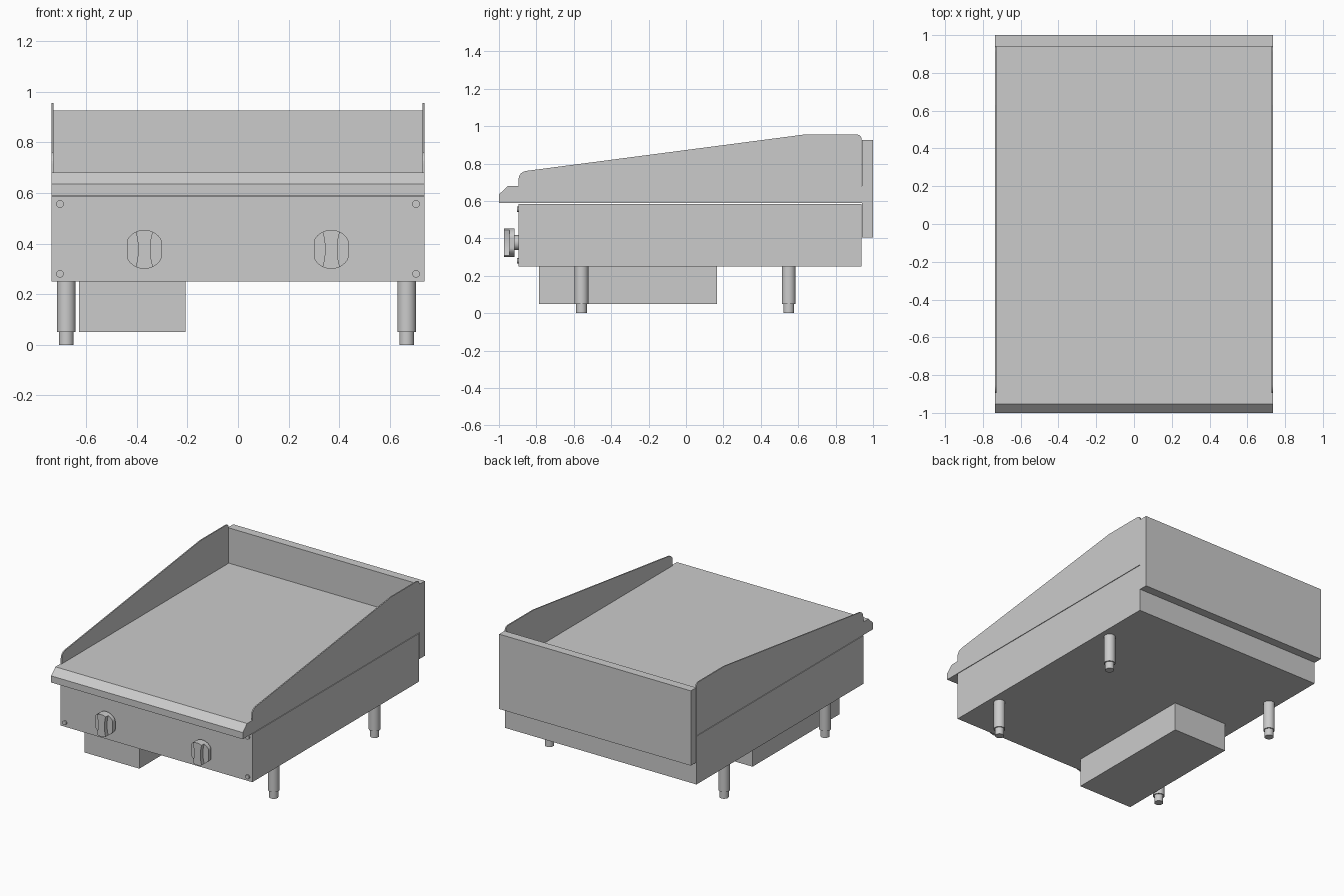
import bpy, bmesh, math
from math import sin, cos, pi, radians, sqrt

if "Cube" in bpy.data.objects:
    bpy.data.objects.remove(bpy.data.objects["Cube"])

W = 0.737          # half width of the appliance
SHEET = 0.008      # splash guard thickness


def prism(name, pts, axis, lo, hi, smooth=False):
    """Extrude a 2D outline: axis 'x' takes (y, z), 'y' takes (x, z), 'z' takes (x, y)."""
    place = {'x': lambda a, b, t: (t, a, b),
             'y': lambda a, b, t: (a, t, b),
             'z': lambda a, b, t: (a, b, t)}[axis]
    bm = bmesh.new()
    rings = [[bm.verts.new(place(a, b, t)) for a, b in pts] for t in (lo, hi)]
    n = len(pts)
    bm.faces.new(rings[0])
    bm.faces.new(rings[1][::-1])
    for i in range(n):
        j = (i + 1) % n
        bm.faces.new((rings[0][i], rings[1][i], rings[1][j], rings[0][j]))
    bmesh.ops.recalc_face_normals(bm, faces=bm.faces)
    mesh = bpy.data.meshes.new(name)
    bm.to_mesh(mesh)
    bm.free()
    obj = bpy.data.objects.new(name, mesh)
    bpy.context.collection.objects.link(obj)
    if smooth:
        bpy.ops.object.select_all(action='DESELECT')
        obj.select_set(True)
        bpy.context.view_layer.objects.active = obj
        bpy.ops.object.shade_smooth_by_angle(angle=radians(35))
    return obj


def box(name, x0, x1, y0, y1, z0, z1):
    return prism(name, [(x0, y0), (x1, y0), (x1, y1), (x0, y1)], 'z', z0, z1)


def arc(cx, cy, r, a0, a1, n):
    return [(cx + r * cos(radians(a0 + (a1 - a0) * i / n)),
             cy + r * sin(radians(a0 + (a1 - a0) * i / n))) for i in range(n + 1)]


def disc(name, cx, cy, r, axis, lo, hi, n=32):
    return prism(name, arc(cx, cy, r, 0, 360, n)[:-1], axis, lo, hi, True)


# Main housing, rear flue and grease drawer
box("housing", -W, W, -0.895, 0.937, 0.25, 0.585)
box("rear_flue", -W, W, 0.94, 1.0, 0.405, 0.925)
box("grease_drawer", -0.628, -0.208, -0.787, 0.166, 0.05, 0.25)

# Griddle plate with chamfered front lip
lip = [(-1.0, 0.589), (-1.0, 0.635), (-0.953, 0.68)]
prism("griddle_plate", lip + [(0.94, 0.68), (0.94, 0.589)], 'x', -W + SHEET, W - SHEET)

# Sloped splash guards, one per side, sharing the lip outline
guard = (lip + [(-0.895, 0.68)]
         + arc(-0.85, 0.716, 0.045, 180, 98, 6)
         + [(0.60, 0.951), (0.63, 0.955)]
         + arc(0.914, 0.93, 0.025, 90, 0, 6)
         + [(0.939, 0.589)])
prism("splash_guard_left", guard, 'x', -W, -W + SHEET)
prism("splash_guard_right", guard, 'x', W - SHEET, W)

# Legs with adjustable feet
for side, x in (("left", -0.678), ("right", 0.666)):
    for end, y in (("front", -0.559), ("back", 0.549)):
        disc(f"{end}_{side}_leg", x, y, 0.037, 'z', 0.05, 0.25)
        disc(f"{end}_{side}_foot", x, y, 0.029, 'z', 0.0, 0.05)

# Control knobs: stem, side-clipped dial and waisted grip
R, CLIP = 0.077, 0.068
KZ = 0.377
for side, x in (("left", -0.37), ("right", 0.368)):
    disc(f"{side}_knob_stem", x, KZ, 0.04, 'y', -0.92, -0.893)
    dial = [(x + max(-CLIP, min(CLIP, a)), KZ + b)
            for a, b in arc(0, 0, R, 0, 360, 48)[:-1]]
    prism(f"{side}_knob_dial", dial, 'y', -0.945, -0.917, True)
    end = math.degrees(math.acos(0.034 / R))
    top = arc(0, 0, R, end, 180 - end, 8)
    h = top[0][1]
    waist = [(-0.024 - 0.010 * (t / 4) ** 2, -h * t / 4) for t in range(-3, 4)]
    half = top + waist
    grip = half + [(-a, -b) for a, b in half]
    prism(f"{side}_knob_grip", [(x + a, KZ + b) for a, b in grip], 'y', -0.974, -0.944, True)

# Front panel screws
for side, x in (("left", -0.703), ("right", 0.703)):
    for level, z in (("upper", 0.556), ("lower", 0.28)):
        disc(f"{level}_{side}_screw", x, z, 0.015, 'y', -0.904, -0.894, 20)
